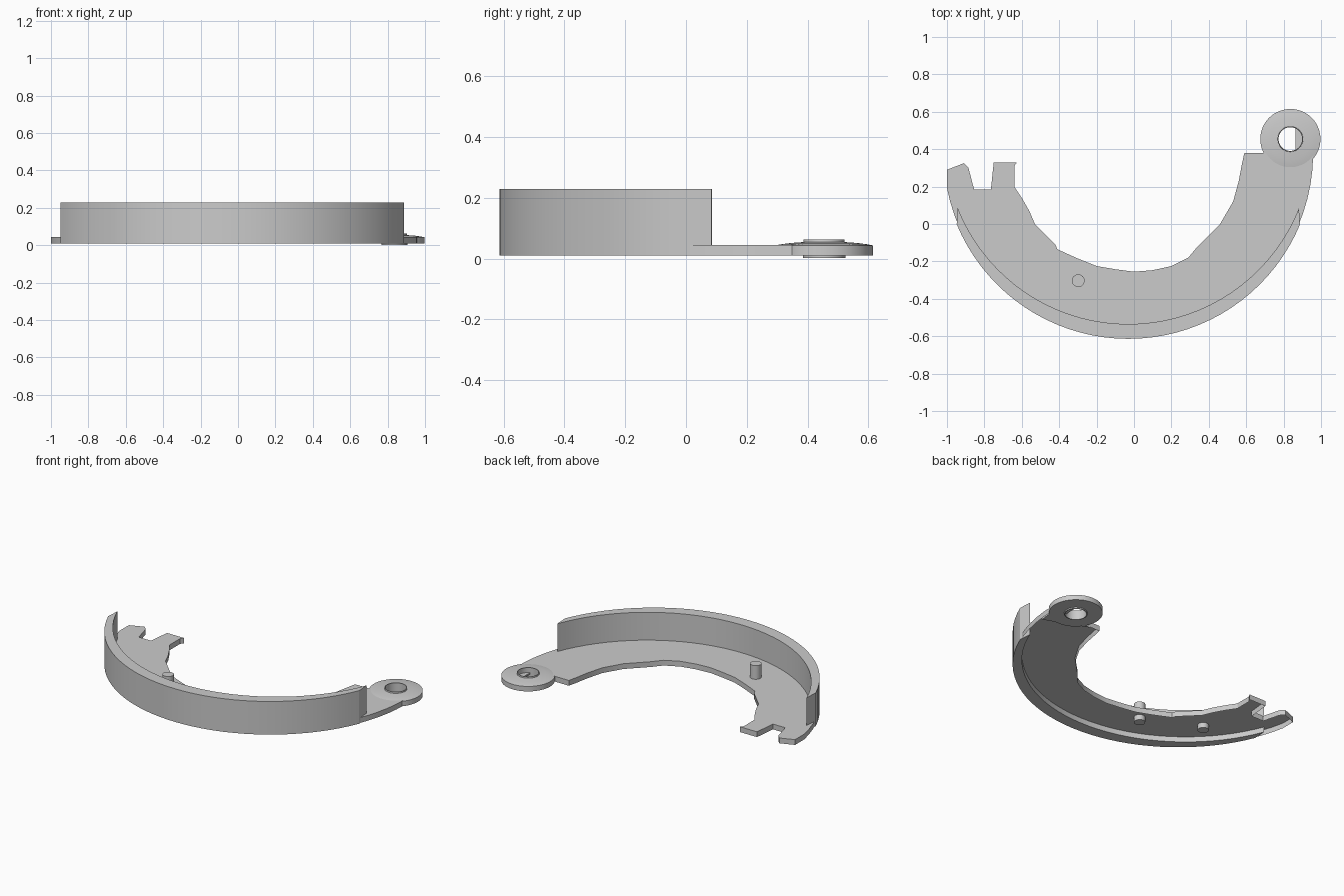
import bpy, bmesh
from math import cos, sin, pi, atan2

if "Cube" in bpy.data.objects:
    bpy.data.objects.remove(bpy.data.objects["Cube"])

CX = -0.03                  # centre line of the shoe
LUG = (0.836, 0.454)        # pivot eye centre
Z0, Z1 = 0.01, 0.045        # plate underside and top


def finish(name, bm):
    bmesh.ops.recalc_face_normals(bm, faces=bm.faces[:])
    me = bpy.data.meshes.new(name)
    bm.to_mesh(me)
    bm.free()
    ob = bpy.data.objects.new(name, me)
    bpy.context.collection.objects.link(ob)
    bpy.ops.object.select_all(action='DESELECT')
    ob.select_set(True)
    bpy.context.view_layer.objects.active = ob
    bpy.ops.object.shade_smooth_by_angle(angle=0.45)
    return ob


def prism(name, pts, z0, z1, bottom=True):
    bm = bmesh.new()
    lo = [bm.verts.new((x, y, z0)) for x, y in pts]
    hi = [bm.verts.new((x, y, z1)) for x, y in pts]
    n = len(pts)
    for i in range(n):
        j = (i + 1) % n
        bm.faces.new((lo[i], lo[j], hi[j], hi[i]))
    faces = [bm.faces.new(hi)]
    if bottom:
        faces.append(bm.faces.new(lo[::-1]))
    bm.normal_update()
    bmesh.ops.triangulate(bm, faces=faces, ngon_method='EAR_CLIP')
    return finish(name, bm)


def arc(cy, r, p, q, n=36):
    """Lower arc about (CX, cy) from the direction of p to that of q."""
    a, b = (atan2(y - cy, x - CX) for x, y in (p, q))
    if a > 0:
        a -= 2 * pi
    return [(CX + r * cos(a + (b - a) * i / n), cy + r * sin(a + (b - a) * i / n))
            for i in range(n + 1)]


def circle(c, r, n=24):
    return [(c[0] + r * cos(2 * pi * i / n), c[1] + r * sin(2 * pi * i / n)) for i in range(n)]


def lathe(name, profile, c, n=48):
    bm = bmesh.new()
    rings = [[bm.verts.new((x, y, z)) for x, y in circle(c, r, n)] for r, z in profile]
    for k, a in enumerate(rings):
        b = rings[(k + 1) % len(rings)]
        for i in range(n):
            j = (i + 1) % n
            bm.faces.new((a[i], a[j], b[j], b[i]))
    return finish(name, bm)


# Curved web plate, hollow underneath: outer arc, ragged inner edge, slotted left end
outer = [(-1.0, 0.29)] + arc(0.38, 0.988, (-0.985, 0.2), (0.96, 0.375))
inner = [(0.68, 0.38), (0.59, 0.38), (0.575, 0.31), (0.56, 0.23), (0.53, 0.12),
         (0.46, 0.0), (0.34, -0.12), (0.29, -0.18), (0.2, -0.225), (0.1, -0.247),
         (0.0, -0.255), (-0.1, -0.242), (-0.2, -0.225), (-0.3, -0.185),
         (-0.41, -0.135), (-0.42, -0.11), (-0.53, 0.0), (-0.56, 0.07),
         (-0.6, 0.14), (-0.64, 0.2), (-0.64, 0.31), (-0.625, 0.33)]
slot = [(-0.75, 0.33), (-0.765, 0.185), (-0.855, 0.185), (-0.885, 0.3), (-0.91, 0.325)]
prism("web_plate", outer + inner + slot, Z0, Z1, bottom=False)

# Solid pad where the web meets the pivot eye
prism("eye_pad", [(0.66, 0.375), (0.94, 0.265), (0.955, 0.375)], Z0, Z1 - 0.001)

# Tall crescent rim
rim = arc(0.38, 0.994, (-0.945, 0.0), (0.88, 0.0))
rim += arc(0.446, 0.981, (-0.945, 0.085), (0.88, 0.085))[::-1]
prism("rim", rim, Z0, 0.229)

# Pivot eye with domed top and raised collars
lathe("pivot_eye", [(0.064, 0.002), (0.07, 0.002), (0.07, Z0), (0.161, Z0), (0.161, 0.043),
                    (0.14, 0.047), (0.11, 0.051), (0.068, 0.054), (0.067, 0.063),
                    (0.063, 0.063)], LUG)

# Small flat insert at one side of the eye bore
seg = [(LUG[0] + 0.064 * cos(a), LUG[1] + 0.064 * sin(a))
       for a in [-1.15 + 2.3 * i / 10 for i in range(11)]]
prism("bore_insert", seg, 0.02, 0.03)

# Guide pins: one through the web, one under it
prism("guide_pin", circle((-0.298, -0.303), 0.034), Z0, 0.135)
prism("lower_pin", circle((-0.65, -0.13), 0.034), Z0, Z1 - 0.001)
